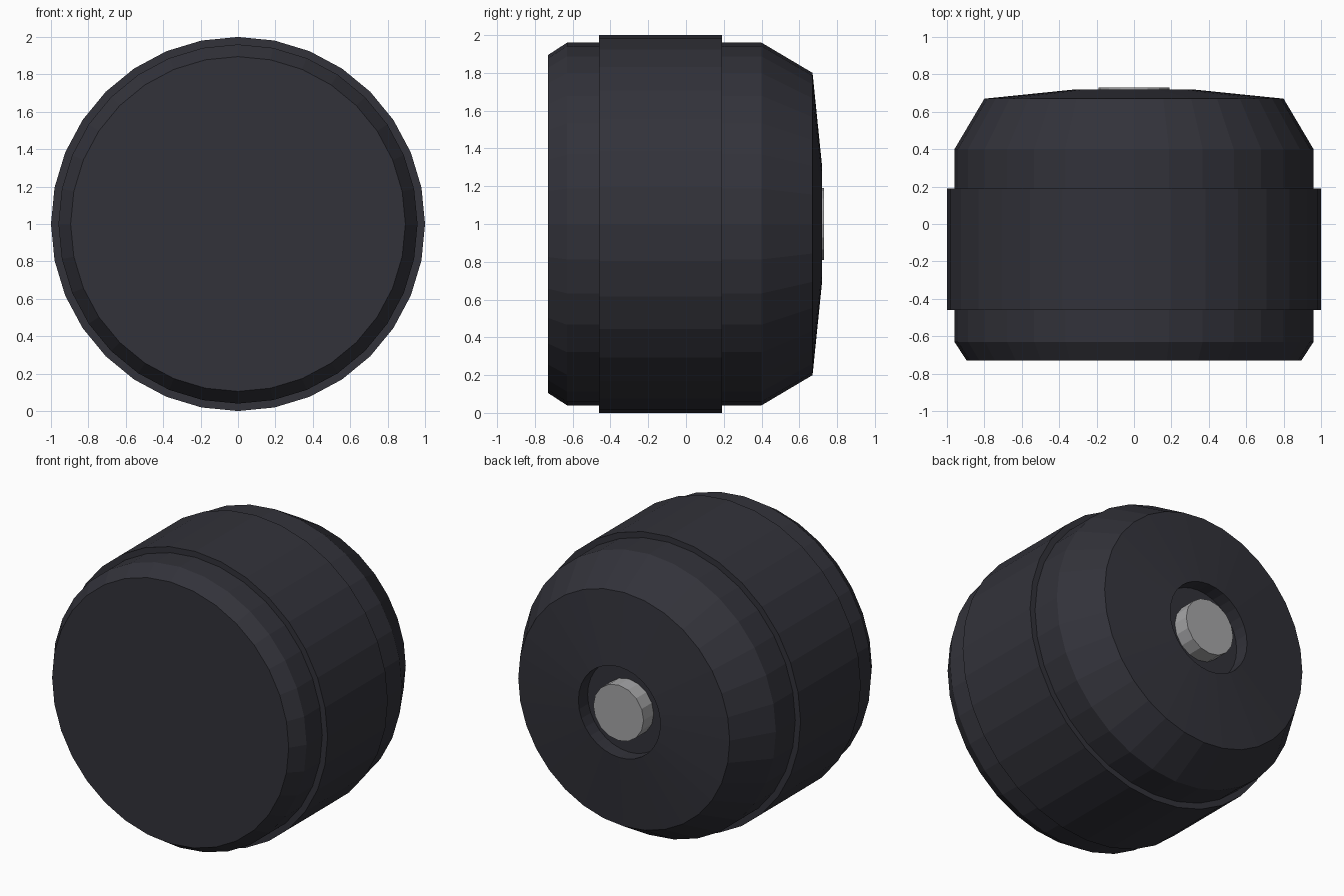
import bpy, bmesh, math

if "Cube" in bpy.data.objects:
    bpy.data.objects.remove(bpy.data.objects["Cube"])


def material(name, rgb):
    m = bpy.data.materials.new(name)
    m.diffuse_color = (*rgb, 1)
    m.use_nodes = True
    m.node_tree.nodes["Principled BSDF"].inputs["Base Color"].default_value = m.diffuse_color
    return m


def lathe(name, profile, sides, mat):
    """Revolve (y, radius) points about the y axis and cap both ends."""
    bm = bmesh.new()
    rings = []
    for y, r in profile:
        ring = []
        for i in range(sides):
            a = 2 * math.pi * i / sides
            ring.append(bm.verts.new((r * math.cos(a), y, 1 + r * math.sin(a))))
        rings.append(ring)
    for a, b in zip(rings, rings[1:]):
        for i in range(sides):
            j = (i + 1) % sides
            bm.faces.new((a[i], a[j], b[j], b[i]))
    bm.faces.new(rings[0])
    bm.faces.new(rings[-1])
    bmesh.ops.recalc_face_normals(bm, faces=bm.faces)
    mesh = bpy.data.meshes.new(name)
    bm.to_mesh(mesh)
    bm.free()
    mesh.materials.append(mat)
    obj = bpy.data.objects.new(name, mesh)
    bpy.context.collection.objects.link(obj)
    return obj


dark = material("dark charcoal", (0.032, 0.032, 0.042))
metal = material("light grey metal", (0.38, 0.38, 0.39))

# Drum body: chamfered front, raised middle band, tapered back with a recess
lathe("drum_body", [
    (-0.73, 0.895), (-0.63, 0.96), (-0.46, 0.96), (-0.46, 1.0),
    (0.19, 1.0), (0.19, 0.96), (0.40, 0.96), (0.67, 0.80),
    (0.72, 0.31), (0.62, 0.31)], 32, dark)

# Round pin standing in the back recess
lathe("centre_pin", [(0.61, 0.19), (0.73, 0.19)], 16, metal)
